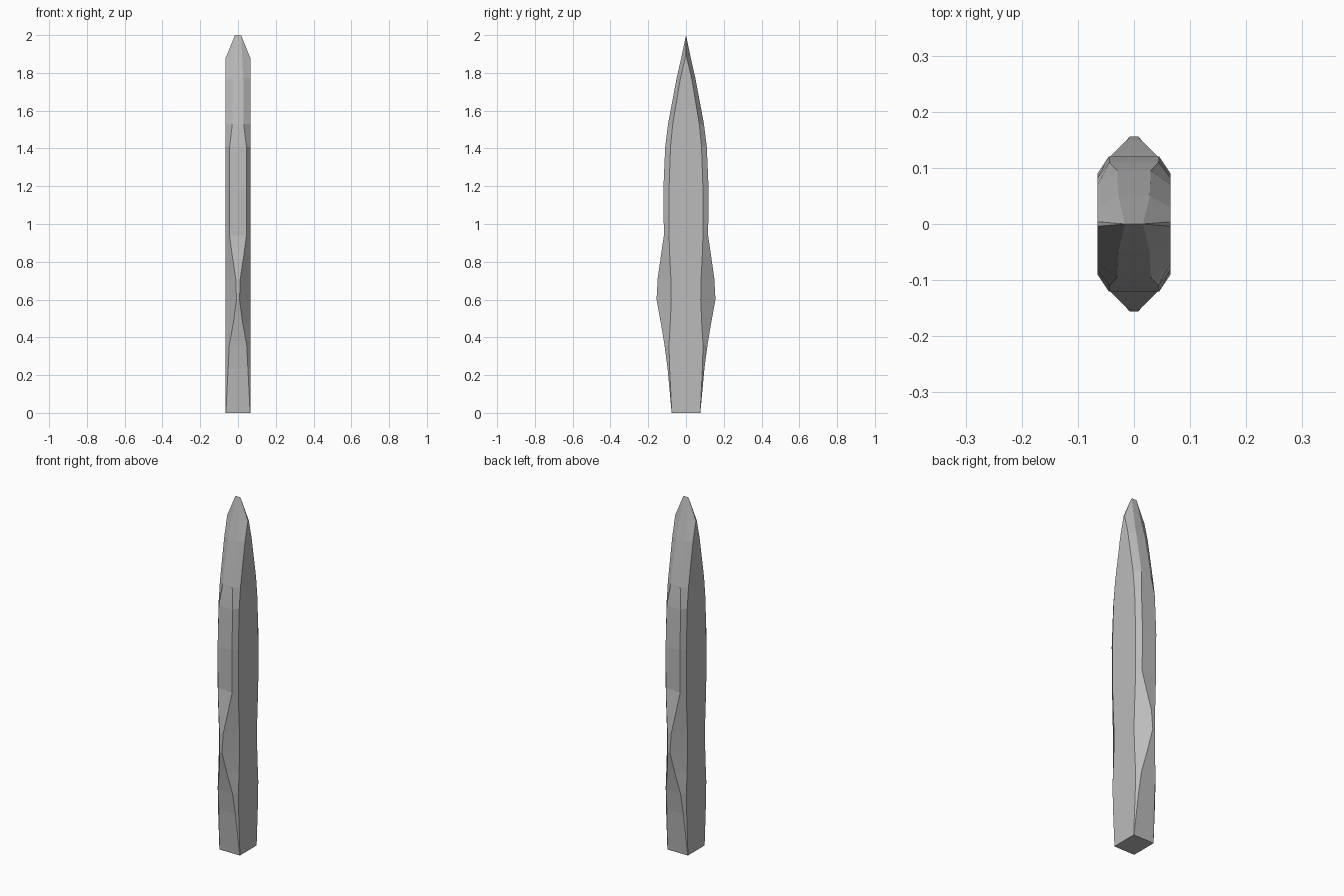
import bpy, bmesh

if "Cube" in bpy.data.objects:
    bpy.data.objects.remove(bpy.data.objects["Cube"])

# Faceted stone blade: lofted eight-sided sections
# (height, half depth, half width of edge face, half depth of broad side)
HALF_X = 0.065
SECTIONS = [
    (0.00, 0.076, 0.064, 0.075),
    (0.24, 0.098, 0.052, 0.087),
    (0.36, 0.114, 0.046, 0.090),
    (0.48, 0.134, 0.024, 0.083),
    (0.60, 0.156, 0.008, 0.078),
    (0.71, 0.150, 0.012, 0.080),
    (0.83, 0.133, 0.030, 0.086),
    (0.94, 0.117, 0.045, 0.090),
    (1.18, 0.120, 0.045, 0.090),
    (1.41, 0.110, 0.044, 0.082),
    (1.53, 0.095, 0.030, 0.070),
    (1.77, 0.050, 0.028, 0.030),
    (1.88, 0.025, 0.022, 0.004),
]

bm = bmesh.new()
rings = []
for z, hy, fx, sy in SECTIONS:
    quarter = [(HALF_X, sy), (fx, hy)]
    pts = quarter + [(-x, y) for x, y in quarter[::-1]]
    pts += [(-x, -y) for x, y in pts]
    rings.append([bm.verts.new((x, y, z)) for x, y in pts])

# Body walls
for a, b in zip(rings, rings[1:]):
    for i in range(8):
        j = (i + 1) % 8
        bm.faces.new((a[i], a[j], b[j], b[i]))
bm.faces.new(rings[0][::-1])

# Chisel tip: short ridge along x
right = bm.verts.new((0.016, 0, 2))
left = bm.verts.new((-0.016, 0, 2))
top = rings[-1]
ends = [right, right, left, left, left, left, right, right]
for i in range(8):
    j = (i + 1) % 8
    loop = [top[i], top[j], ends[j]]
    if ends[i] is not ends[j]:
        loop.append(ends[i])
    bm.faces.new(loop)
bmesh.ops.recalc_face_normals(bm, faces=bm.faces)

mesh = bpy.data.meshes.new("stone_blade")
bm.to_mesh(mesh)
bm.free()
stone = bpy.data.materials.new("stone grey")
stone.diffuse_color = (0.5, 0.5, 0.5, 1)
stone.use_nodes = True
stone.node_tree.nodes["Principled BSDF"].inputs["Base Color"].default_value = stone.diffuse_color
mesh.materials.append(stone)
blade = bpy.data.objects.new("stone_blade", mesh)
bpy.context.collection.objects.link(blade)
